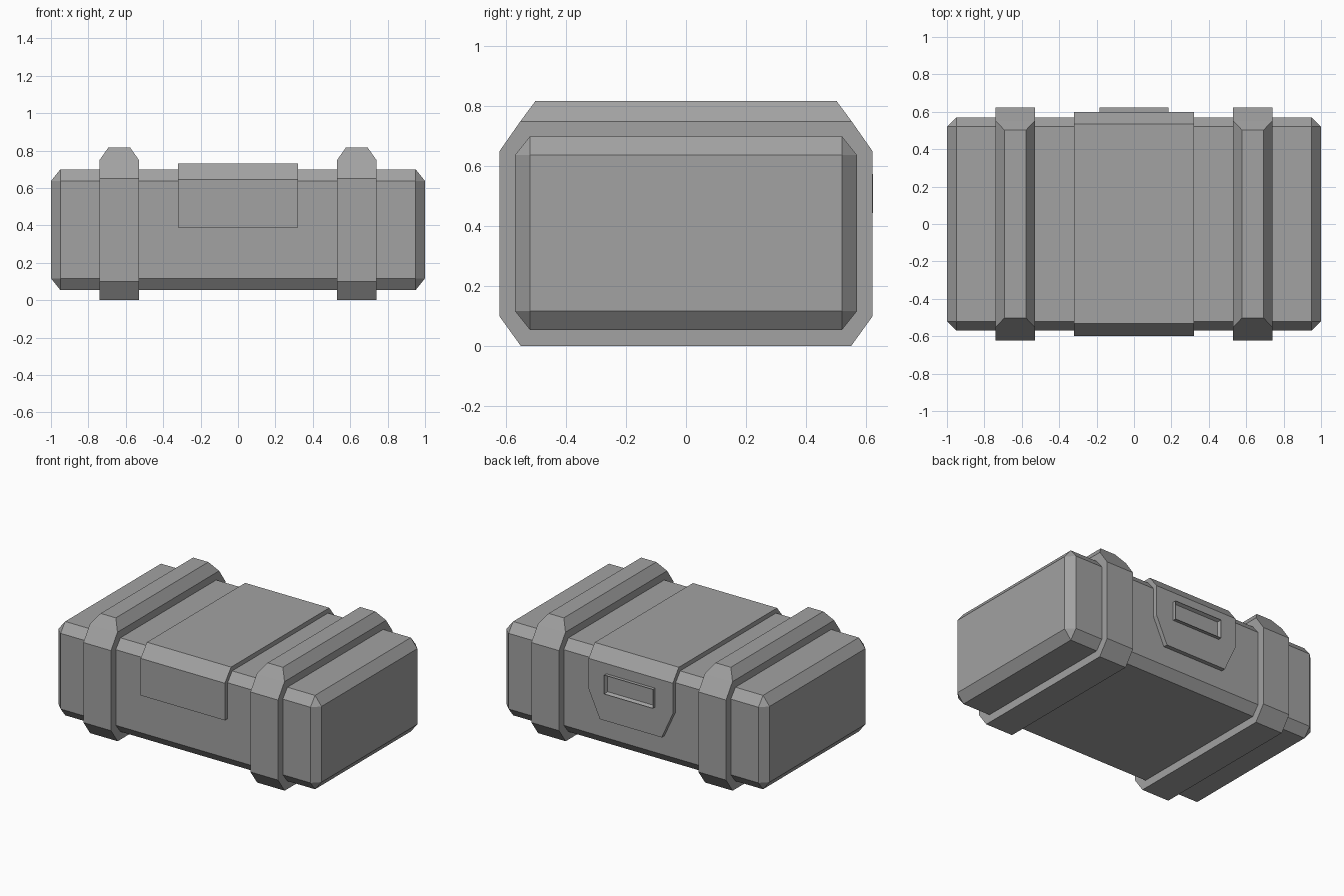
import bpy
import bmesh
from mathutils import Matrix, Vector

if "Cube" in bpy.data.objects:
    bpy.data.objects.remove(bpy.data.objects["Cube"], do_unlink=True)

grey = bpy.data.materials.new("plain_grey")
grey.use_nodes = True
grey.diffuse_color = (0.36, 0.36, 0.36, 1)
grey.node_tree.nodes["Principled BSDF"].inputs["Base Color"].default_value = grey.diffuse_color


def finish(name, bm):
    bmesh.ops.recalc_face_normals(bm, faces=bm.faces)
    mesh = bpy.data.meshes.new(name)
    bm.to_mesh(mesh)
    bm.free()
    mesh.materials.append(grey)
    obj = bpy.data.objects.new(name, mesh)
    bpy.context.collection.objects.link(obj)
    return obj


def box(bm, size, center):
    matrix = Matrix.Translation(center) @ Matrix.Diagonal((*size, 1))
    bmesh.ops.create_cube(bm, size=1, matrix=matrix)


def prism(bm, profile, x0, x1):
    """Extrude a (y, z) profile from x0 to x1."""
    base = bm.faces.new([bm.verts.new((x0, y, z)) for y, z in profile])
    grown = bmesh.ops.extrude_face_region(bm, geom=[base])["geom"]
    verts = [v for v in grown if isinstance(v, bmesh.types.BMVert)]
    bmesh.ops.translate(bm, verts=verts, vec=(x1 - x0, 0, 0))


def extrude_scaled(bm, face, offset, scale):
    """Extrude one face, then scale the new face about its centre."""
    center = face.calc_center_median()
    grown = bmesh.ops.extrude_face_region(bm, geom=[face])["geom"]
    verts = [v for v in grown if isinstance(v, bmesh.types.BMVert)]
    bmesh.ops.delete(bm, geom=[face], context="FACES_ONLY")
    for v in verts:
        d = v.co - center
        v.co = center + Vector(offset) + Vector(a * s for a, s in zip(d, scale))


# Chest body with chamfered edges, slightly taller than wide
bm = bmesh.new()
box(bm, (2, 1.14, 0.516), (0, 0, 0))
bmesh.ops.bevel(bm, geom=bm.edges[:], offset=0.05, segments=1,
                affect="EDGES", profile=0.5)
bmesh.ops.scale(bm, verts=bm.verts, vec=(1, 1, 1.25))
bmesh.ops.translate(bm, verts=bm.verts, vec=(0, 0, 0.377))
finish("chest_body", bm)

# Two raised straps, each with a ridge that narrows on top
half = [(0.55, 0), (0.622, 0.1), (0.622, 0.65), (0.552, 0.75)]
strap = half + [(-y, z) for y, z in reversed(half)]
for name, side in (("left_strap", 1), ("right_strap", -1)):
    bm = bmesh.new()
    prism(bm, strap, side * 0.53, side * 0.74)
    bm.normal_update()
    top = max(bm.faces, key=lambda f: f.calc_center_median().z)
    extrude_scaled(bm, top, (0, 0, 0.067), (0.55, 0.91, 1))
    bmesh.ops.dissolve_limit(bm, angle_limit=0.01, verts=bm.verts, edges=bm.edges)
    finish(name, bm)

# Middle cover: front flap, top and a longer back flap with cut corners
bm = bmesh.new()
prism(bm, [(-0.6, 0.39), (-0.6, 0.645), (-0.532, 0.73), (0.535, 0.73),
           (0.6, 0.645), (0.6, 0.435), (0.5, 0.435), (0.5, 0.39)], -0.32, 0.32)
flap = min(bm.faces, key=lambda f: (f.calc_center_median() - Vector((0, 0.55, 0.435))).length)
extrude_scaled(bm, flap, (0, 0, -0.185), (0.735, 1, 1))
bmesh.ops.dissolve_limit(bm, angle_limit=0.01, verts=bm.verts, edges=bm.edges)
finish("middle_cover", bm)

# Shallow framed slot on the back flap
bm = bmesh.new()
box(bm, (0.37, 0.075, 0.13), (0, 0.5865, 0.51))
back = max(bm.faces, key=lambda f: f.calc_center_median().y)
bmesh.ops.inset_region(bm, faces=[back], thickness=0.015)
bmesh.ops.translate(bm, verts=back.verts[:], vec=(0, -0.022, 0))
finish("back_slot_frame", bm)
